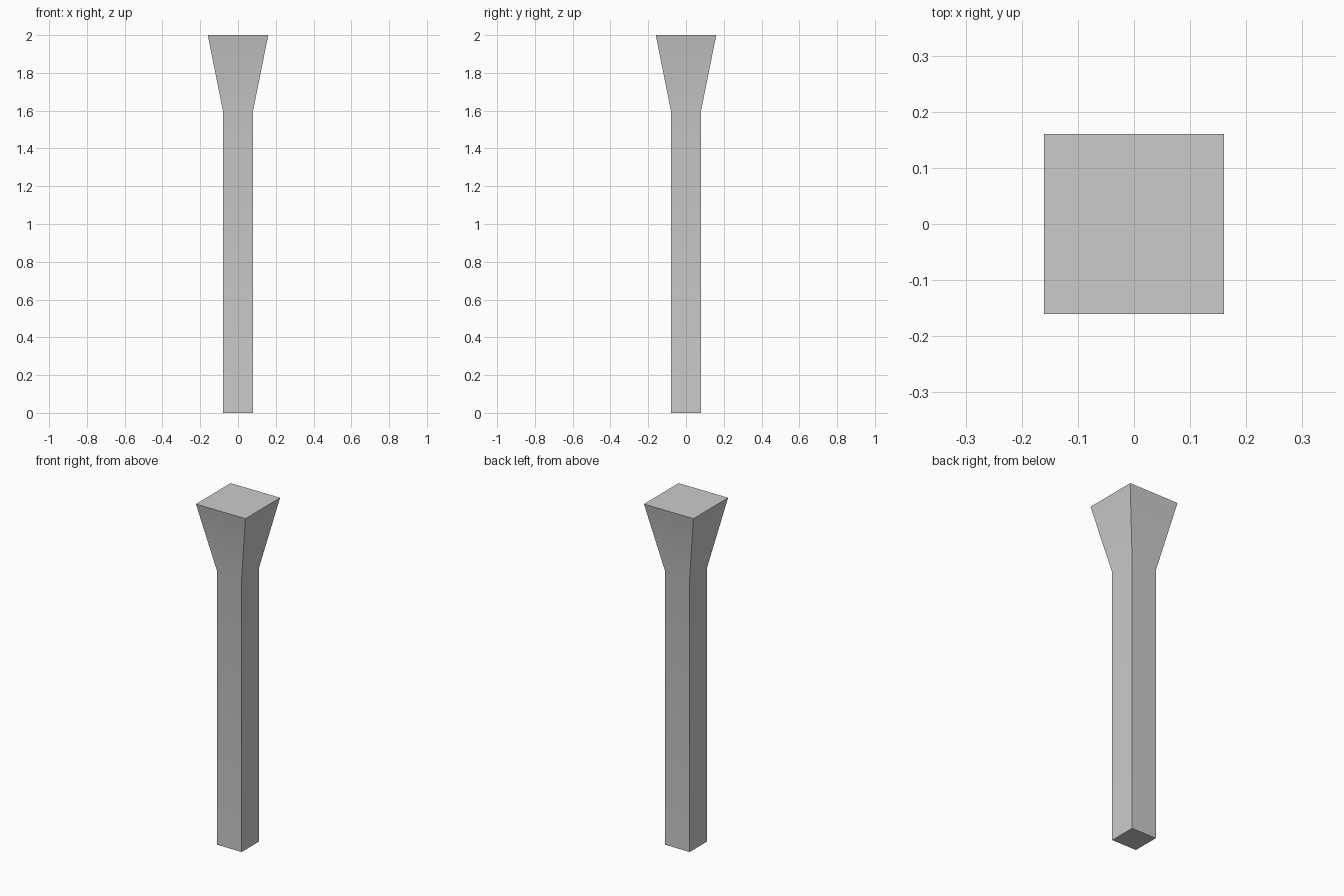
import bpy, bmesh

if "Cube" in bpy.data.objects:
    bpy.data.objects.remove(bpy.data.objects["Cube"])

# Square post with a flared head: half-width at each height
PROFILE = [(0.0, 0.08), (1.6, 0.08), (2.0, 0.16)]

bm = bmesh.new()
rings = [[bm.verts.new((sx * h, sy * h, z))
          for sx, sy in ((-1, -1), (1, -1), (1, 1), (-1, 1))]
         for z, h in PROFILE]

# Side walls between neighbouring rings
for low, high in zip(rings, rings[1:]):
    for i in range(4):
        j = (i + 1) % 4
        bm.faces.new((low[i], low[j], high[j], high[i]))

# Bottom and top caps
bm.faces.new(rings[0][::-1])
bm.faces.new(rings[-1])

mesh = bpy.data.meshes.new("flared_post")
bm.to_mesh(mesh)
bm.free()
post = bpy.data.objects.new("flared_post", mesh)
bpy.context.collection.objects.link(post)

# Soft bend at the flare, sharp corners
bpy.context.view_layer.objects.active = post
post.select_set(True)
bpy.ops.object.shade_smooth_by_angle()
